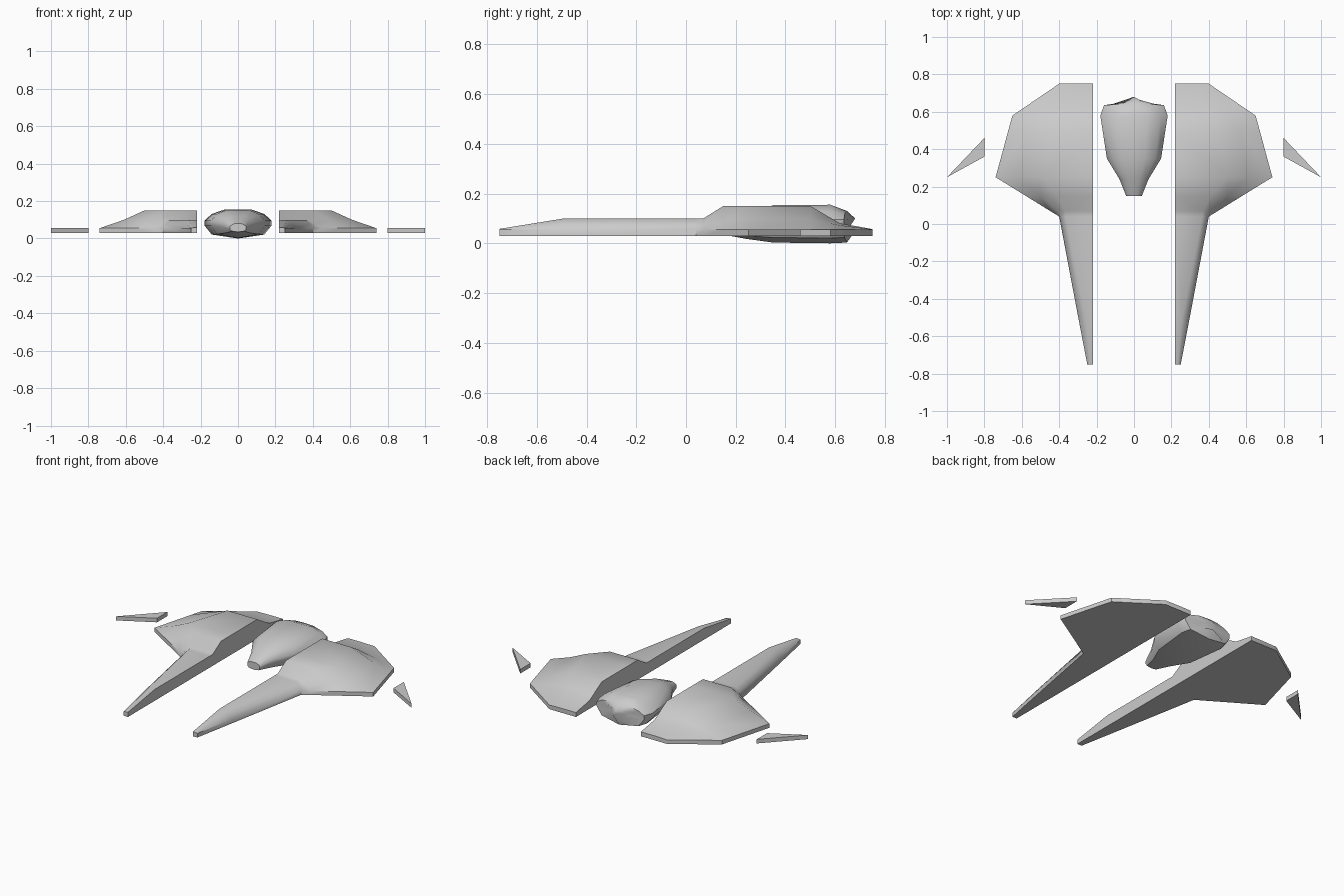
import bpy, bmesh, math

if "Cube" in bpy.data.objects:
    bpy.data.objects.remove(bpy.data.objects["Cube"])


def finish(name, bm, mirrored=False, angle=40):
    bmesh.ops.recalc_face_normals(bm, faces=bm.faces)
    mesh = bpy.data.meshes.new(name)
    bm.to_mesh(mesh)
    bm.free()
    obj = bpy.data.objects.new(name, mesh)
    bpy.context.collection.objects.link(obj)
    if mirrored:
        mod = obj.modifiers.new("mirror", 'MIRROR')
        mod.use_axis[0] = True
        mod.use_mirror_merge = False
    bpy.ops.object.select_all(action='DESELECT')
    bpy.context.view_layer.objects.active = obj
    obj.select_set(True)
    bpy.ops.object.shade_smooth_by_angle(angle=math.radians(angle))
    return obj


def loft(sections):
    """Skin equal-length closed sections [(x, y, z), ...] and cap both ends."""
    bm = bmesh.new()
    rings = [[bm.verts.new(p) for p in s] for s in sections]
    for a, b in zip(rings, rings[1:]):
        for i in range(len(a)):
            j = (i + 1) % len(a)
            bm.faces.new((a[i], a[j], b[j], b[i]))
    bm.faces.new(rings[0])
    bm.faces.new(rings[-1])
    return bm


# Wings with forward prongs: y, rim x, mid x, mid z, ridge x, ridge z
BASE, RIM, INNER = 0.03, 0.055, 0.22
wing_stations = [
    (-0.75, 0.25, 0.243, 0.057, 0.236, 0.058),
    (-0.49, 0.30, 0.285, 0.078, 0.26, 0.10),
    (0.04, 0.40, 0.388, 0.077, 0.365, 0.10),
    (0.07, 0.449, 0.41, 0.077, 0.37, 0.10),
    (0.15, 0.578, 0.50, 0.09, 0.41, 0.15),
    (0.25, 0.74, 0.61, 0.10, 0.50, 0.15),
    (0.50, 0.672, 0.57, 0.095, 0.42, 0.15),
    (0.58, 0.65, 0.53, 0.08, 0.40, 0.103),
    (0.62, 0.591, 0.49, 0.072, 0.39, 0.08),
    (0.75, 0.40, 0.36, 0.056, 0.31, 0.057),
]
finish("wing", loft([
    [(INNER, y, BASE), (xo, y, BASE), (xo, y, RIM), (xm, y, zm),
     (xr, y, zr), (INNER, y, zr)]
    for y, xo, xm, zm, xr, zr in wing_stations]), mirrored=True)

# Central pod: y, half width, keel z, lower z, upper z, top z
pod_stations = [
    (0.15, 0.042, 0.035, 0.05, 0.065, 0.08),
    (0.24, 0.078, 0.018, 0.06, 0.085, 0.12),
    (0.35, 0.145, 0.003, 0.07, 0.095, 0.153),
    (0.58, 0.18, 0.0, 0.07, 0.095, 0.155),
    (0.635, 0.16, 0.003, 0.07, 0.095, 0.13),
]
sections = []
for y, w, zk, zl, zu, zt in pod_stations:
    half = [(0.78 * w, zk + 0.3 * (zl - zk)), (w, zl), (w, zu),
            (0.78 * w, zu + 0.6 * (zt - zu)), (0.4 * w, zt)]
    outline = [(0, zk)] + half + [(0, zt)] + [(-x, z) for x, z in reversed(half)]
    # the back end is bowed towards the centre line
    bow = 0.012 if y > 0.6 else 0
    sections.append([(x, y + bow * (1 - abs(x) / w), z) for x, z in outline])
# Pointed back edge
sections.append([(x * 0.35, 0.645 + 0.035 * (1 - abs(x) / 0.16),
                  0.08 + (z - 0.08) * 0.4) for x, y, z in sections[-1]])
finish("pod", loft(sections))

# Detached wing tips
tip = [(0.80, 0.46), (0.80, 0.36), (1.0, 0.25)]
finish("wing_tip", loft([[(x, y, z) for x, y in tip] for z in (BASE, RIM)]),
       mirrored=True)
